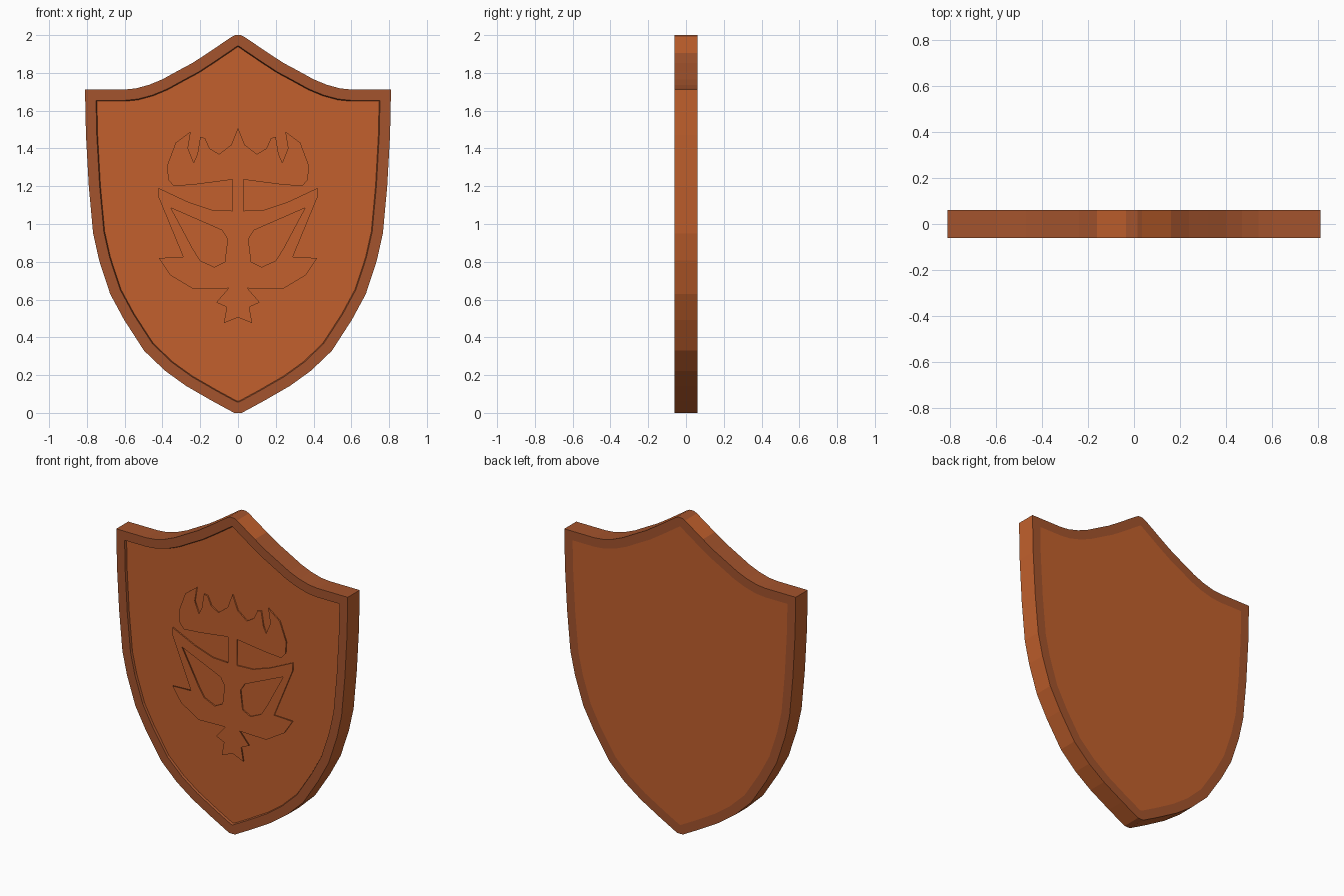
import bpy, bmesh
from mathutils import Vector

if "Cube" in bpy.data.objects:
    bpy.data.objects.remove(bpy.data.objects["Cube"])

HALF_DEPTH = 0.06      # shield spans y = -0.06 .. 0.06
RIM = 0.057            # rim width
PANEL_Y = -0.047       # sunken front panel


def material(name, rgb):
    m = bpy.data.materials.new(name)
    m.diffuse_color = (*rgb, 1)
    m.use_nodes = True
    m.node_tree.nodes["Principled BSDF"].inputs["Base Color"].default_value = m.diffuse_color
    return m


orange = material("rust_orange", (0.54, 0.118, 0.026))
brown = material("rim_brown", (0.37, 0.088, 0.026))


def mirrored(half):
    """Close a right-half outline (top to bottom) with its mirror image."""
    return half + [(-x, z) for x, z in reversed(half) if x > 1e-6]


def inset(points, d):
    """Mitred inward offset of a clockwise outline."""
    out = []
    n = len(points)
    for i in range(n):
        a, b, c = (Vector(points[(i + k) % n]) for k in (-1, 0, 1))
        e1, e2 = (b - a).normalized(), (c - b).normalized()
        n1, n2 = Vector((e1.y, -e1.x)), Vector((e2.y, -e2.x))
        p = b + (n1 + n2) * d / (1 + n1.dot(n2))
        out.append((p.x, p.y))
    return out


# Shield outline, right half from peak to bottom tip
outline = mirrored([
    (0.015, 2.0), (0.035, 1.99), (0.16, 1.905), (0.24, 1.853), (0.32, 1.81),
    (0.40, 1.766), (0.47, 1.737), (0.54, 1.718), (0.60, 1.712), (0.81, 1.712),
    (0.805, 1.47), (0.79, 1.20), (0.767, 0.95), (0.735, 0.807), (0.677, 0.63),
    (0.603, 0.493), (0.497, 0.329), (0.386, 0.223), (0.275, 0.143),
    (0.138, 0.064), (0.02, 0.0)])

# Shield body: front rim, step, sunken panel, side wall and flush back rim
bm = bmesh.new()


def ring(points, y):
    return [bm.verts.new((x, y, z)) for x, z in points]


def bridge(r1, r2, mat):
    n = len(r1)
    for i in range(n):
        j = (i + 1) % n
        f = bm.faces.new((r1[i], r1[j], r2[j], r2[i]))
        f.material_index = mat


inner = inset(outline, RIM)
panel = ring(inset(outline, RIM + 0.005), PANEL_Y)
front_in = ring(inner, -HALF_DEPTH)
front_out = ring(outline, -HALF_DEPTH)
back_out = ring(outline, HALF_DEPTH)
back_in = ring(inner, HALF_DEPTH)
bridge(panel, front_in, 1)
bridge(front_in, front_out, 1)
bridge(front_out, back_out, 0)
bridge(back_out, back_in, 1)
bm.faces.new(panel)
bm.faces.new(back_in)
bmesh.ops.recalc_face_normals(bm, faces=bm.faces)

# The top edge is brown except next to the peak
for f in bm.faces:
    c = f.calc_center_median()
    if abs(c.y) < 0.01 and f.normal.z > 0.3 and (c.z < 1.9 or abs(c.x) < 0.03):
        f.material_index = 1

mesh = bpy.data.meshes.new("shield_body")
bm.to_mesh(mesh)
bm.free()
mesh.materials.append(orange)
mesh.materials.append(brown)
body = bpy.data.objects.new("shield_body", mesh)
bpy.context.collection.objects.link(body)

# Low relief ornament: flamed crown over a mask with two eye openings
ornament = mirrored([
    (0, 1.51), (0.035, 1.42), (0.10, 1.37), (0.15, 1.40), (0.175, 1.455),
    (0.20, 1.46), (0.215, 1.37), (0.235, 1.325), (0.265, 1.40), (0.25, 1.49),
    (0.33, 1.43), (0.375, 1.31), (0.37, 1.235), (0.34, 1.20), (0.22, 1.21),
    (0.03, 1.235), (0.03, 1.07), (0.14, 1.075), (0.26, 1.115), (0.42, 1.19),
    (0.42, 1.14), (0.29, 0.825), (0.42, 0.82), (0.36, 0.73), (0.235, 0.655),
    (0.05, 0.66), (0.115, 0.585), (0.06, 0.56), (0.075, 0.475), (0, 0.505)])
eye = [(0.355, 1.085), (0.085, 0.967), (0.055, 0.92), (0.07, 0.80),
       (0.125, 0.772), (0.20, 0.806), (0.24, 0.87)]

curve = bpy.data.curves.new("relief_ornament", 'CURVE')
curve.dimensions = '2D'
curve.fill_mode = 'BOTH'
curve.extrude = 0.004
for pts in (ornament, eye, [(-x, z) for x, z in eye]):
    s = curve.splines.new('POLY')
    s.points.add(len(pts) - 1)
    for p, (x, z) in zip(s.points, pts):
        p.co = (x, z, 0, 1)
    s.use_cyclic_u = True
curve.materials.append(orange)
relief = bpy.data.objects.new("relief_ornament", curve)
relief.rotation_euler.x = 1.5707963
relief.location.y = PANEL_Y - 0.004
bpy.context.collection.objects.link(relief)
bpy.context.view_layer.objects.active = relief
relief.select_set(True)
bpy.ops.object.convert(target='MESH')
